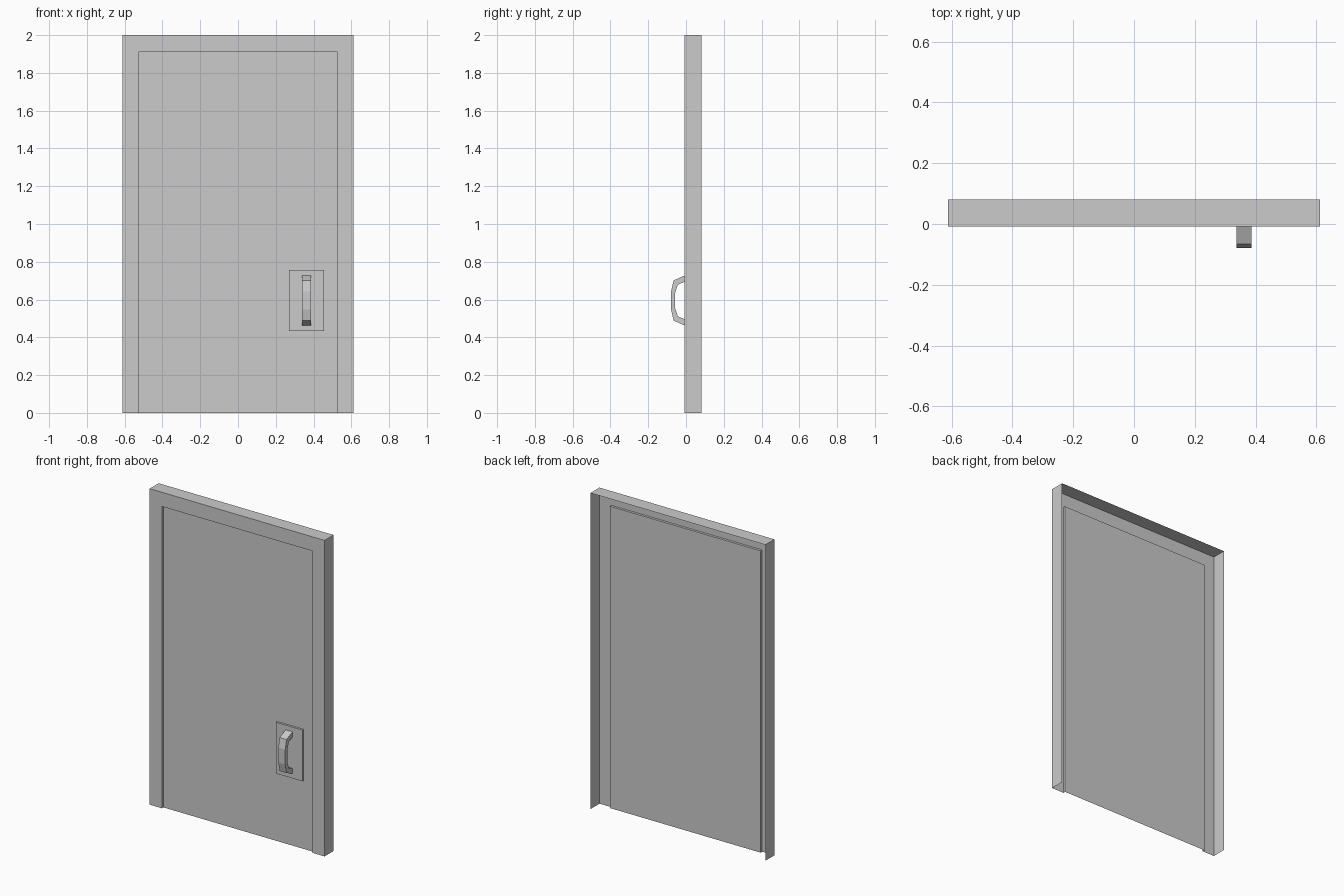
import bpy, bmesh

if "Cube" in bpy.data.objects:
    bpy.data.objects.remove(bpy.data.objects["Cube"])

FRONT, BACK, DOOR_Y = -0.009, 0.081, 0.006
HALF_W, TOP = 0.612, 2.0
OPEN_W, OPEN_TOP = 0.527, 1.91


def finish(name, bm):
    mesh = bpy.data.meshes.new(name)
    bm.to_mesh(mesh)
    bm.free()
    obj = bpy.data.objects.new(name, mesh)
    bpy.context.collection.objects.link(obj)
    return obj


def arch(bm, half_w, top, y):
    """Four points running up one side, over the top and down the other."""
    return [bm.verts.new((x, y, z)) for x, z in
            ((-half_w, 0), (-half_w, top), (half_w, top), (half_w, 0))]


# Frame: open-backed shell with outer wall, front flange and inner reveal
bm = bmesh.new()
rings = [arch(bm, *p) for p in ((HALF_W, TOP, BACK), (HALF_W, TOP, FRONT),
                                (OPEN_W, OPEN_TOP, FRONT), (OPEN_W, OPEN_TOP, DOOR_Y))]
for a, b in zip(rings, rings[1:]):
    for i in range(3):
        bm.faces.new((a[i], b[i], b[i + 1], a[i + 1])).normal_flip()
bm.normal_update()
# front flange must face -y
flange = next(f for f in bm.faces if abs(f.normal.y) > 0.9)
if flange.normal.y > 0:
    bmesh.ops.reverse_faces(bm, faces=bm.faces[:])
finish("door_frame", bm)

# Door leaf: a single recessed sheet
bm = bmesh.new()
face = bm.faces.new(arch(bm, OPEN_W, OPEN_TOP, DOOR_Y))
bm.normal_update()
if face.normal.y > 0:
    face.normal_flip()
finish("door_leaf", bm)

# Handle plate: shallow box without its hidden back
bm = bmesh.new()
bmesh.ops.create_cube(bm, size=1)
bmesh.ops.scale(bm, vec=(0.186, 0.013, 0.324), verts=bm.verts)
bmesh.ops.translate(bm, vec=(0.363, -0.0005, 0.595), verts=bm.verts)
bm.normal_update()
bmesh.ops.delete(bm, geom=[f for f in bm.faces if f.normal.y > 0.9], context='FACES')
finish("handle_plate", bm)

# Pull handle: mirrored side profile (y, height from centre), extruded in x
outer = [(-0.007, 0.132), (-0.066, 0.106), (-0.079, 0.047)]
inner = [(-0.007, 0.099), (-0.043, 0.084), (-0.058, 0.038)]
outer += [(y, -h) for y, h in reversed(outer)]
inner += [(y, -h) for y, h in reversed(inner)]
bm = bmesh.new()
sides = [[[bm.verts.new((x, y, 0.595 + h)) for y, h in line] for line in (outer, inner)]
         for x in (0.338, 0.386)]
(lo, li), (ro, ri) = sides
for i in range(5):
    for quad in ((lo, ro), (li, ri), (lo, li), (ro, ri)):
        a, b = quad
        bm.faces.new((a[i], b[i], b[i + 1], a[i + 1]))
for i in (0, 5):
    bm.faces.new((lo[i], ro[i], ri[i], li[i]))
bmesh.ops.recalc_face_normals(bm, faces=bm.faces[:])
finish("pull_handle", bm)
